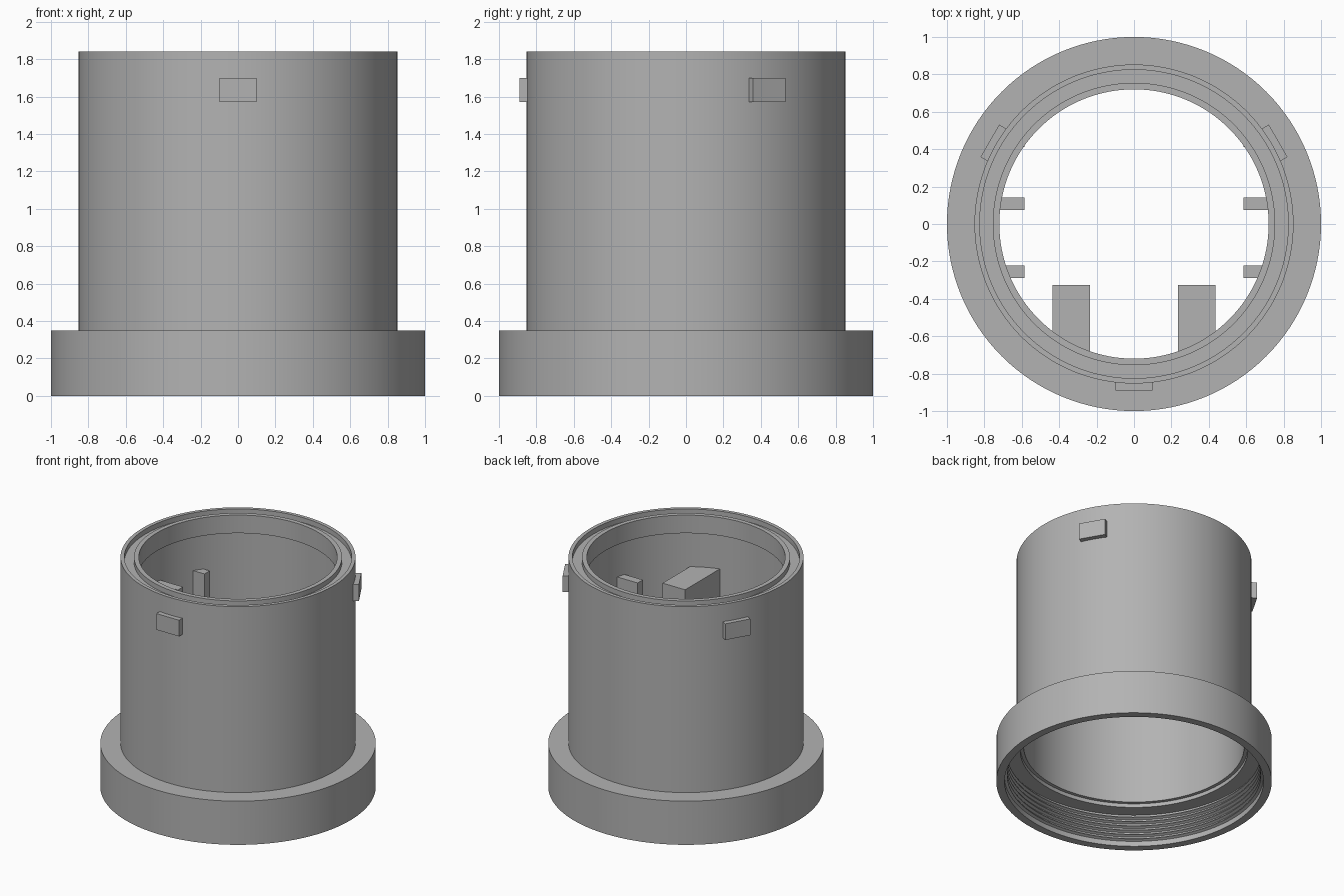
import bpy, bmesh, math
from mathutils import Matrix

cube = bpy.data.objects.get("Cube")
if cube:
    bpy.data.objects.remove(cube)

grey = bpy.data.materials.new("plain grey")
grey.use_nodes = True
GREY = (0.45, 0.45, 0.45, 1)
grey.diffuse_color = GREY
grey.node_tree.nodes["Principled BSDF"].inputs["Base Color"].default_value = GREY


def add_object(name, bm):
    bmesh.ops.recalc_face_normals(bm, faces=bm.faces)
    mesh = bpy.data.meshes.new(name)
    bm.to_mesh(mesh)
    bm.free()
    mesh.materials.append(grey)
    ob = bpy.data.objects.new(name, mesh)
    bpy.context.collection.objects.link(ob)
    return ob


def lathe(name, profile, steps=128):
    """Spin a closed (radius, z) profile around the z axis."""
    bm = bmesh.new()
    verts = [bm.verts.new((r, 0, z)) for r, z in profile]
    edges = [bm.edges.new((a, b)) for a, b in zip(verts, verts[1:] + verts[:1])]
    bmesh.ops.spin(bm, geom=verts + edges, cent=(0, 0, 0), axis=(0, 0, 1),
                   angle=math.tau, steps=steps, use_merge=True)
    bmesh.ops.remove_doubles(bm, verts=bm.verts, dist=1e-5)
    ob = add_object(name, bm)
    bpy.ops.object.select_all(action="DESELECT")
    bpy.context.view_layer.objects.active = ob
    ob.select_set(True)
    bpy.ops.object.shade_smooth_by_angle(angle=math.radians(30))
    return ob


def prism(name, outline, z0, z1):
    """Extrude a flat (x, y) outline between two heights."""
    bm = bmesh.new()
    face = bm.faces.new([bm.verts.new((x, y, z0)) for x, y in outline])
    top = bmesh.ops.extrude_face_region(bm, geom=[face])["geom"]
    moved = [v for v in top if isinstance(v, bmesh.types.BMVert)]
    bmesh.ops.translate(bm, verts=moved, vec=(0, 0, z1 - z0))
    return add_object(name, bm)


# Hollow sleeve and wide collar: outside, rim groove, lip, bore
R_OUT, R_BORE, R_EMBED = 0.853, 0.8, 0.825
profile = [(1, 0), (1, 0.35), (R_OUT, 0.35), (R_OUT, 1.84),
           (0.825, 1.84), (0.825, 1.8), (0.755, 1.8), (0.755, 1.84),
           (0.72, 1.84), (0.72, 1.695), (R_BORE, 1.695),
           (R_BORE, 0.29), (0.826, 0.29), (0.826, 0.26), (0.94, 0.26)]
# Thread ridges inside the collar
RIDGES, PITCH = 6, 0.036
for i in range(RIDGES):
    z = 0.245 - i * PITCH
    profile += [(0.94, z), (0.92, z - 0.009), (0.92, z - 0.015), (0.94, z - 0.024)]
profile.append((0.94, 0))
lathe("sleeve_with_collar", profile)

# Locking lugs around the outside, a third of a turn apart
for i in range(3):
    lug = prism(f"outer_lug_{i + 1}",
                [(0.84, -0.1), (0.89, -0.1), (0.89, 0.1), (0.84, 0.1)], 1.57, 1.7)
    lug.data.transform(Matrix.Rotation(math.radians(30 + 120 * i), 4, "Z"))

# Inner supports, mirrored left and right, ending inside the wall
SHELF_TOP, SHELF_BOTTOM = 1.39, 1.0
for side, sx in (("left", 1), ("right", -1)):
    for i, y in enumerate((-0.256, 0.108, 0.445)):
        y0, y1 = y - 0.033, y + 0.033
        wall = [math.sqrt(R_EMBED ** 2 - v * v) for v in (y0, y1)]
        prism(f"{side}_rib_{i + 1}",
              [(sx * 0.585, y0), (sx * wall[0], y0), (sx * wall[1], y1), (sx * 0.585, y1)],
              SHELF_BOTTOM, SHELF_TOP)
    x0, x1 = 0.235, 0.435
    wall = [-math.sqrt(R_EMBED ** 2 - v * v) for v in (x0, x1)]
    prism(f"{side}_front_block",
          [(sx * x0, -0.325), (sx * x0, wall[0]), (sx * x1, wall[1]), (sx * x1, -0.325)],
          SHELF_BOTTOM, SHELF_TOP)
